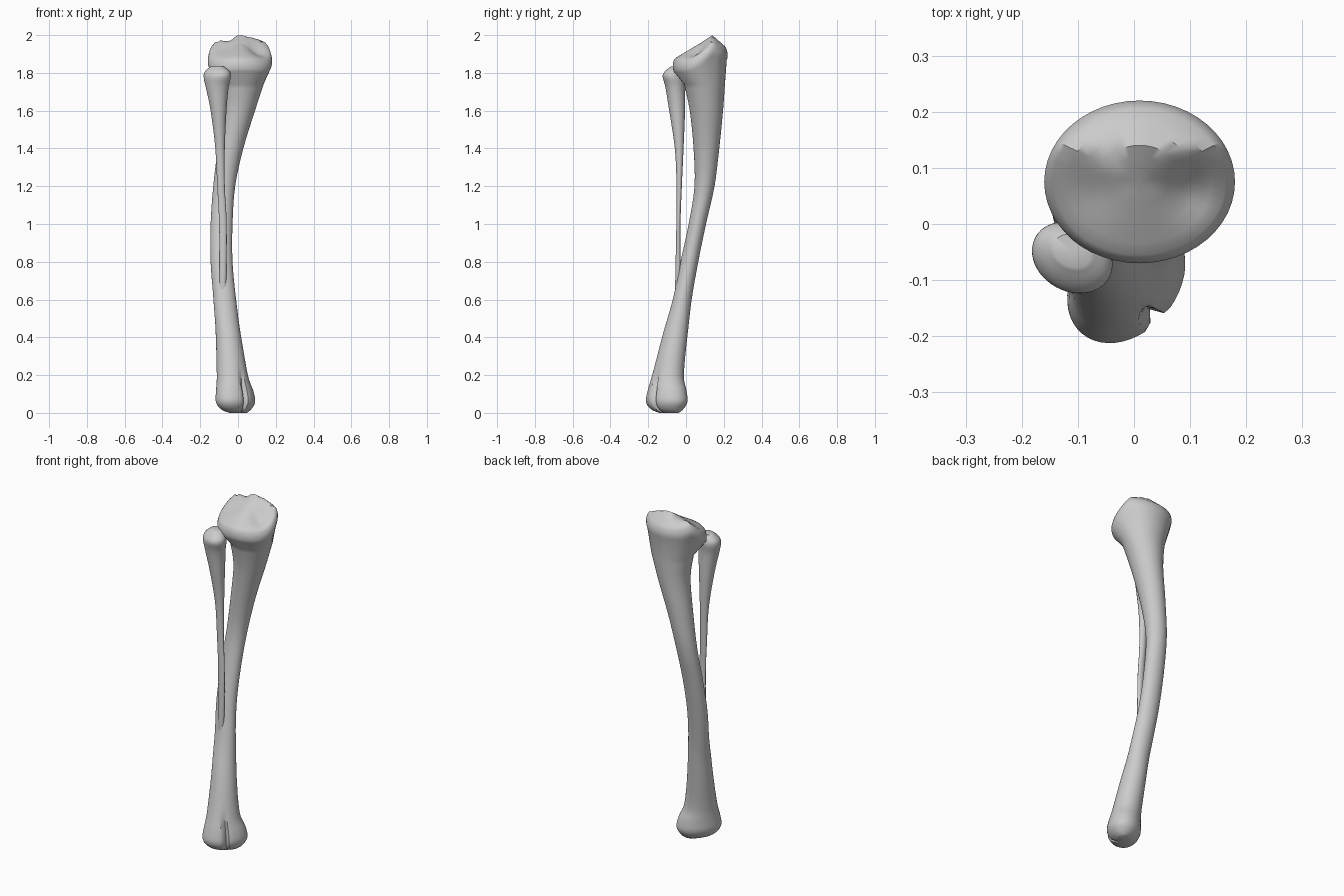
import bpy, bmesh, math
from math import sin, cos, exp, pi

SEGMENTS = 48

cube = bpy.data.objects.get("Cube")
if cube:
    bpy.data.objects.remove(cube, do_unlink=True)

material = bpy.data.materials.new("bone_grey")
material.use_nodes = True
colour = (0.6, 0.6, 0.6, 1)
material.diffuse_color = colour
material.node_tree.nodes["Principled BSDF"].inputs["Base Color"].default_value = colour


def smooth_rows(rows, steps):
    """Catmull-Rom interpolation between cross-section rows."""
    result = []
    for i in range(len(rows) - 1):
        before, start = rows[max(i - 1, 0)], rows[i]
        end, after = rows[i + 1], rows[min(i + 2, len(rows) - 1)]
        for k in range(steps):
            t = k / steps
            result.append([
                b + 0.5 * t * (c - a + t * (2 * a - 5 * b + 4 * c - d + t * (3 * (b - c) + d - a)))
                for a, b, c, d in zip(before, start, end, after)])
    return result + [list(rows[-1])]


def ellipse_ring(row, groove=None):
    """Points of one turned ellipse: height, centre, radii, turn."""
    z, cx, cy, rx, ry, turn = row
    points = []
    for i in range(SEGMENTS):
        angle = 2 * pi * i / SEGMENTS
        x, y = rx * cos(angle), ry * sin(angle)
        px, py = x * cos(turn) - y * sin(turn), x * sin(turn) + y * cos(turn)
        shrink = groove(z, math.atan2(py, px)) if groove else 1
        points.append((cx + px * shrink, cy + py * shrink, z))
    return points


def loft(name, rings):
    """Skin a stack of rings and close both ends with fans."""
    bm = bmesh.new()
    loops = [[bm.verts.new(p) for p in ring] for ring in rings]
    for low, high in zip(loops, loops[1:]):
        for i in range(SEGMENTS):
            j = (i + 1) % SEGMENTS
            bm.faces.new((low[i], low[j], high[j], high[i]))
    for loop in (loops[0], loops[-1]):
        centre = bm.verts.new([sum(v.co[k] for v in loop) / SEGMENTS for k in range(3)])
        for i in range(SEGMENTS):
            bm.faces.new((loop[i], loop[(i + 1) % SEGMENTS], centre))
    bmesh.ops.recalc_face_normals(bm, faces=bm.faces)
    mesh = bpy.data.meshes.new(name)
    bm.to_mesh(mesh)
    bm.free()
    mesh.materials.append(material)
    obj = bpy.data.objects.new(name, mesh)
    bpy.context.collection.objects.link(obj)
    bpy.ops.object.select_all(action='DESELECT')
    obj.select_set(True)
    bpy.context.view_layer.objects.active = obj
    bpy.ops.object.shade_smooth_by_angle(angle=math.radians(40))
    return obj


def ankle_groove(z, angle):
    """Slit between the two lobes of the lower end."""
    fade = max(0, 1 - abs(z - 0.09) / 0.13)
    return 1 - 0.3 * min(1, 2 * fade) * exp(-((angle + 0.9) / 0.13) ** 2)


def hollow(x, y, cx, cy, depth, size):
    return depth * exp(-((x - cx) ** 2 + (y - cy) ** 2) / size ** 2)


def plateau(x, y):
    """Height of the sloping joint surface on the upper end."""
    slope = 1.876 + 0.62 * (min(y, 0.14) + 0.06) - 0.9 * max(0, y - 0.14)
    return (slope - 2.1 * (x - 0.01) ** 2
            - hollow(x, y, 0.1, 0.06, 0.03, 0.05)
            - hollow(x, y, -0.07, 0.06, 0.012, 0.05)
            - hollow(x, y, -0.05, 0.14, 0.02, 0.03))


# Main bone: lobed lower end and curved shaft
shaft_rows = [
    (0.0, 0.0, -0.09, 0.06, 0.035, 0.87),
    (0.02, -0.01, -0.1, 0.097, 0.068, 0.87),
    (0.06, -0.013, -0.102, 0.122, 0.09, 0.87),
    (0.12, -0.018, -0.1, 0.112, 0.087, 0.87),
    (0.2, -0.03, -0.095, 0.088, 0.078, 0.87),
    (0.4, -0.05, -0.06, 0.068, 0.066, 0.7),
    (0.6, -0.07, -0.02, 0.06, 0.05, 0.0),
    (0.8, -0.087, 0.018, 0.058, 0.047, 0.0),
    (1.0, -0.087, 0.06, 0.058, 0.046, 0.0),
    (1.2, -0.073, 0.098, 0.058, 0.053, 0.0),
    (1.4, -0.04, 0.108, 0.068, 0.068, 0.0),
    (1.6, 0.002, 0.108, 0.088, 0.088, 0.0),
    (1.74, 0.018, 0.098, 0.118, 0.108, 0.0),
]
rings = [ellipse_ring(row, ankle_groove) for row in smooth_rows(shaft_rows, 4)]

# Main bone: flared head with overhanging lip and dished top
for scale, drop in ((0.97, 0.065), (1, 0.045), (1, 0.025), (0.96, 0.005),
                    (0.9, 0), (0.75, 0), (0.6, 0), (0.45, 0), (0.3, 0), (0.15, 0)):
    outline = ellipse_ring((0, 0.01, 0.075, 0.17 * scale, 0.145 * scale, 0))
    rings.append([(x, y, plateau(x, y) - drop) for x, y, _ in outline])
loft("main_bone", rings)

# Slender side bone, fused to the shaft at its lower end
side_rows = [
    (0.55, -0.085, -0.05, 0.012, 0.008, 0.0),
    (0.7, -0.08, -0.043, 0.018, 0.014, 0.0),
    (1.0, -0.08, -0.04, 0.02, 0.011, 0.0),
    (1.2, -0.09, -0.036, 0.02, 0.014, 0.0),
    (1.4, -0.095, -0.036, 0.025, 0.023, 0.0),
    (1.6, -0.103, -0.047, 0.042, 0.042, 0.0),
    (1.72, -0.11, -0.056, 0.06, 0.052, -0.2),
    (1.78, -0.11, -0.06, 0.075, 0.06, -0.5),
    (1.81, -0.11, -0.056, 0.067, 0.05, -0.5),
    (1.835, -0.11, -0.048, 0.035, 0.028, -0.5),
]
loft("side_bone", [ellipse_ring(row) for row in smooth_rows(side_rows, 4)])
